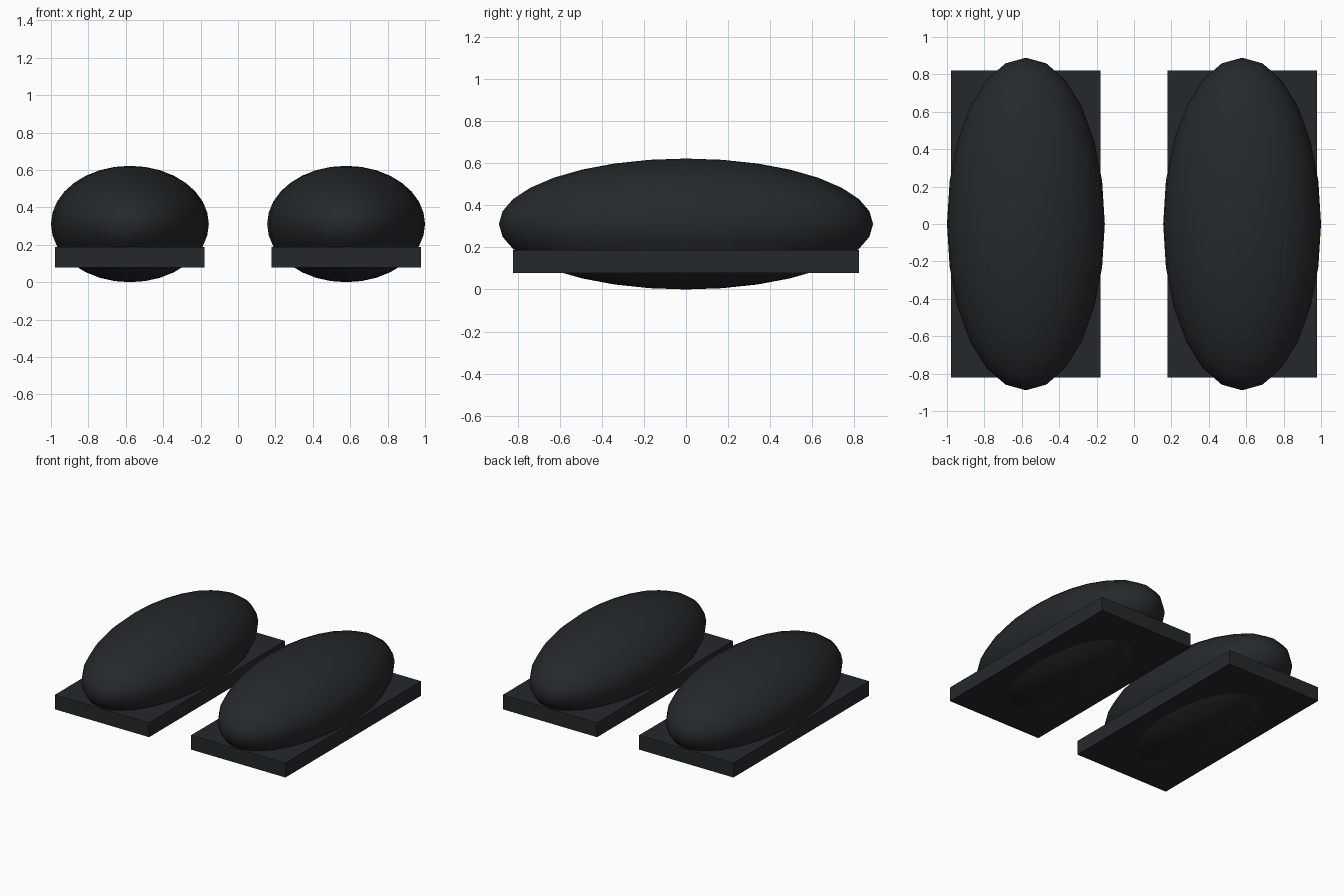
import bpy

if "Cube" in bpy.data.objects:
    bpy.data.objects.remove(bpy.data.objects["Cube"])

mat = bpy.data.materials.new("dark_rubber")
mat.diffuse_color = (0.018, 0.022, 0.024, 1)
mat.use_nodes = True
mat.node_tree.nodes["Principled BSDF"].inputs["Base Color"].default_value = mat.diffuse_color


def finish(name, scale):
    ob = bpy.context.object
    ob.name = name
    ob.scale = scale
    bpy.ops.object.transform_apply(location=False, rotation=False, scale=True)
    ob.data.materials.append(mat)
    return ob


for side, sx in (("left", -1), ("right", 1)):
    # rounded upper body of each shoe
    bpy.ops.mesh.primitive_uv_sphere_add(segments=24, ring_count=16, radius=1,
                                         location=(sx * 0.578, 0, 0.311))
    finish(side + "_shoe_body", (0.422, 0.889, 0.311))
    bpy.ops.object.shade_smooth()

    # flat sole slab
    bpy.ops.mesh.primitive_cube_add(size=1, location=(sx * 0.578, 0, 0.133))
    finish(side + "_shoe_sole", (0.8, 1.644, 0.11))
